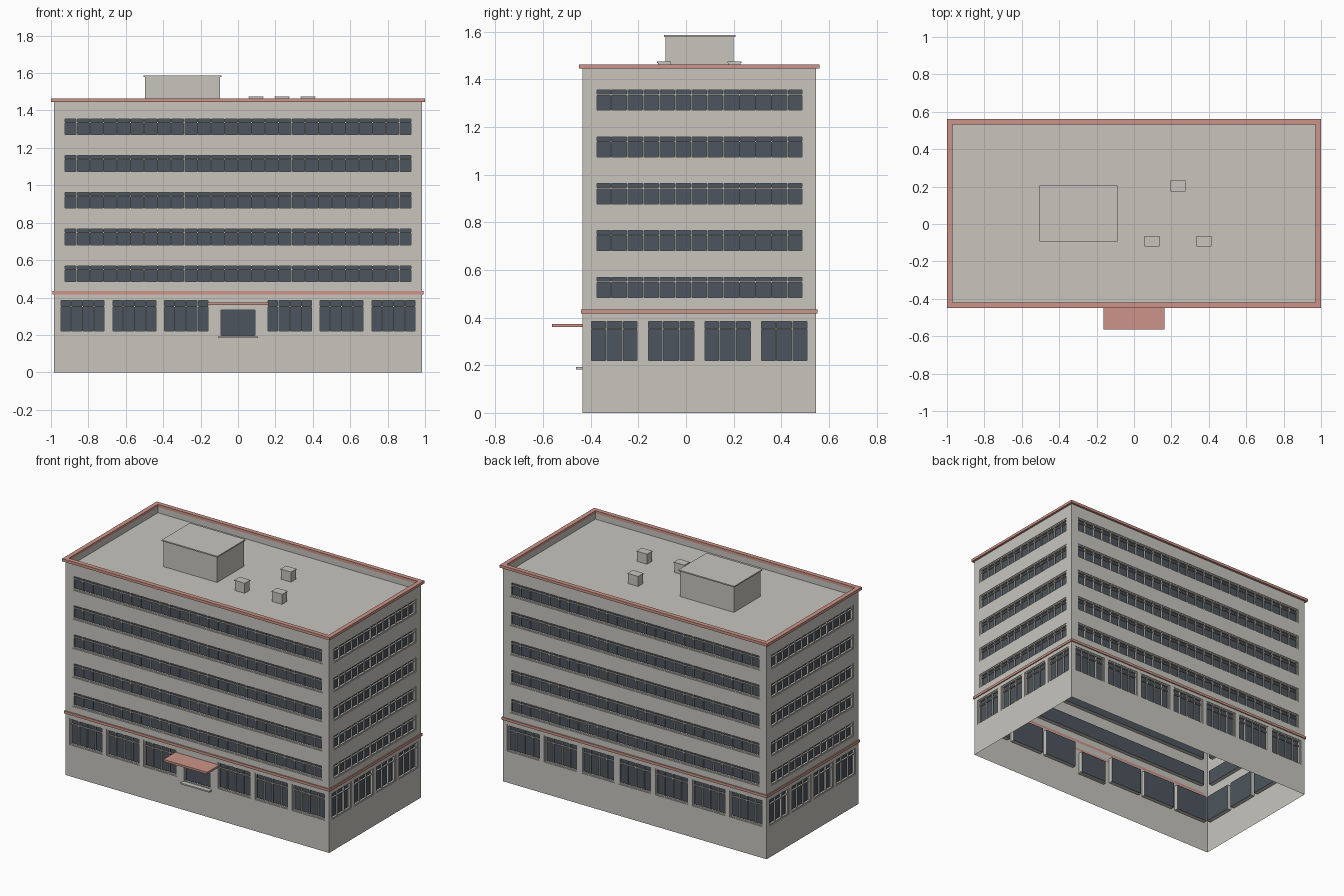
import bpy, bmesh
from mathutils import Vector

if "Cube" in bpy.data.objects:
    bpy.data.objects.remove(bpy.data.objects["Cube"])


def material(name, rgb):
    m = bpy.data.materials.new(name)
    lin = [((c / 255 + 0.055) / 1.055) ** 2.4 for c in rgb]
    m.diffuse_color = (*lin, 1)
    m.use_nodes = True
    m.node_tree.nodes["Principled BSDF"].inputs["Base Color"].default_value = m.diffuse_color
    return m


WALL = material("warm_grey_wall", (200, 197, 190))
TRIM = material("terracotta_trim", (204, 148, 136))
GLASS = material("dark_glass", (76, 85, 93))

HX, HY, CY = 0.985, 0.49, 0.056      # half width, half depth, centre in y
TOP, DECK = 1.45, 1.405              # wall top, roof deck
Z = Vector((0, 0, 1))


def finish(name, bm, mat, merge=True):
    if merge:
        bmesh.ops.remove_doubles(bm, verts=bm.verts, dist=1e-5)
    me = bpy.data.meshes.new(name)
    bm.to_mesh(me)
    bm.free()
    me.materials.append(mat)
    ob = bpy.data.objects.new(name, me)
    bpy.context.collection.objects.link(ob)
    return ob


def quad(bm, *pts):
    return bm.faces.new([bm.verts.new(p) for p in pts])


def add_box(bm, lo, hi, place=Vector):
    """Box between two corners, mapped through a right-handed frame."""
    v = [bm.verts.new(place((x, y, z))) for z in (lo[2], hi[2])
         for x, y in ((lo[0], lo[1]), (hi[0], lo[1]), (hi[0], hi[1]), (lo[0], hi[1]))]
    for f in ((3, 2, 1, 0), (4, 5, 6, 7), (0, 1, 5, 4), (1, 2, 6, 5), (2, 3, 7, 6), (3, 0, 4, 7)):
        bm.faces.new([v[i] for i in f])


def box(name, lo, hi, mat):
    bm = bmesh.new()
    add_box(bm, lo, hi)
    return finish(name, bm, mat)


def ring(name, outer, inner, z0, z1, mat):
    """Rectangular ring around the building; outer/inner are offsets from the wall."""
    bm = bmesh.new()

    def corners(off, z):
        return [Vector((sx * (HX + off), CY + sy * (HY + off), z))
                for sx, sy in ((-1, -1), (1, -1), (1, 1), (-1, 1))]
    ob, ot = corners(outer, z0), corners(outer, z1)
    ib, it = corners(inner, z0), corners(inner, z1)
    for i in range(4):
        j = (i + 1) % 4
        quad(bm, ob[i], ob[j], ot[j], ot[i])
        quad(bm, ib[j], ib[i], it[i], it[j])
        quad(bm, ot[i], ot[j], it[j], it[i])
        quad(bm, ob[j], ob[i], ib[i], ib[j])
    return finish(name, bm, mat)


def facade(side, u_dir, half, out, openings):
    """One wall sheet with recessed openings (u0, u1, z0, z1, panes, transom)."""
    U = Vector(u_dir)
    N = U.cross(Z)
    origin = Vector((0, CY, 0)) + N * out

    def P(u, d, z):                  # d runs inward from the wall face
        return origin + U * u - N * d + Z * z

    def place(p):
        return P(*p)

    # wall grid, leaving the openings empty
    wall, glass, frames = bmesh.new(), bmesh.new(), bmesh.new()
    us = sorted({-half, half} | {round(o[k], 4) for o in openings for k in (0, 1)})
    zs = sorted({0, TOP} | {round(o[k], 4) for o in openings for k in (2, 3)})
    for a, b in zip(us, us[1:]):
        for c, d in zip(zs, zs[1:]):
            um, zm = (a + b) / 2, (c + d) / 2
            if not any(o[0] < um < o[1] and o[2] < zm < o[3] for o in openings):
                quad(wall, P(a, 0, c), P(b, 0, c), P(b, 0, d), P(a, 0, d))
    for u0, u1, z0, z1, panes, transom in openings:
        depth = 0.028
        rim = [(u0, z0), (u1, z0), (u1, z1), (u0, z1)]
        # reveals and glass
        for (a, c), (b, d) in zip(rim, rim[1:] + rim[:1]):
            quad(wall, P(a, 0, c), P(a, depth, c), P(b, depth, d), P(b, 0, d)).normal_flip()
        quad(glass, *[P(u, depth, z) for u, z in rim])
        # frame, mullions and transom
        f, m, d0, d1 = 0.008, 0.0028, 0.004, 0.018
        add_box(frames, (u0, d0, z0), (u0 + f, d1, z1), place)
        add_box(frames, (u1 - f, d0, z0), (u1, d1, z1), place)
        add_box(frames, (u0 + f, d0, z0), (u1 - f, d1, z0 + f), place)
        add_box(frames, (u0 + f, d0, z1 - f), (u1 - f, d1, z1), place)
        for i in range(1, panes):
            u = u0 + (u1 - u0) * i / panes
            add_box(frames, (u - m, d0 + 0.002, z0 + f), (u + m, d1, z1 - f), place)
        if transom:
            add_box(frames, (u0 + f, d0 + 0.002, transom - m), (u1 - f, d1, transom + m), place)
    finish(side + "_wall", wall, WALL)
    finish(side + "_glass", glass, GLASS)
    finish(side + "_window_frames", frames, WALL, merge=False)


def openings(half_strip, strip_panes, count, pitch, width, panes, door=False):
    result = []
    for floor in range(5):           # ribbon windows of the upper floors
        z0 = round(0.477 + 0.1965 * floor, 4)
        result.append((-half_strip, half_strip, z0, round(z0 + 0.1, 4), strip_panes, z0 + 0.073))
    for i in range(count):           # separate windows of the lower floor
        c = (i - (count - 1) / 2) * pitch
        if door and i == count // 2:
            result.append((-0.1, 0.1, 0.19, 0.341, 1, None))
        else:
            result.append((round(c - width / 2, 4), round(c + width / 2, 4), 0.212, 0.392, panes, 0.352))
    return result


LONG = (0.934, 26, 7, 0.277, 0.247, 4)
SHORT = (0.438, 13, 4, 0.2375, 0.207, 3)
facade("front", (1, 0, 0), HX, HY, openings(*LONG, door=True))
facade("back", (-1, 0, 0), HX, HY, openings(*LONG))
facade("right", (0, 1, 0), HY, HX, openings(*SHORT))
facade("left", (0, -1, 0), HY, HX, openings(*SHORT))

# roof deck, parapet and coloured bands
bm = bmesh.new()
quad(bm, *[Vector((sx * (HX - 0.001), CY + sy * (HY - 0.001), DECK))
           for sx, sy in ((-1, -1), (1, -1), (1, 1), (-1, 1))])
finish("roof_deck", bm, WALL)
ring("parapet", -0.001, -0.013, DECK, 1.447, WALL)
ring("roof_trim", 0.015, -0.015, 1.445, 1.463, TRIM)
ring("floor_band", 0.007, 0.0, 0.417, 0.434, TRIM)

# entrance canopy and step
front = CY - HY
box("entrance_canopy", (-0.163, -0.563, 0.36), (0.163, front, 0.374), TRIM)
box("entrance_step", (-0.107, -0.461, 0.183), (0.107, front + 0.02, 0.192), WALL)

# rooftop plant room and vents
box("plant_room", (-0.498, -0.086, DECK), (-0.096, 0.2, 1.578), WALL)
box("plant_room_cap", (-0.505, -0.093, 1.578), (-0.089, 0.207, 1.586), WALL)
for i, (x, y) in enumerate(((0.096, -0.092), (0.235, 0.203), (0.375, -0.092))):
    box(f"roof_vent_{i + 1}", (x - 0.037, y - 0.026, DECK), (x + 0.037, y + 0.026, 1.469), WALL)
    box(f"roof_vent_cap_{i + 1}", (x - 0.04, y - 0.029, 1.469), (x + 0.04, y + 0.029, 1.475), WALL)
